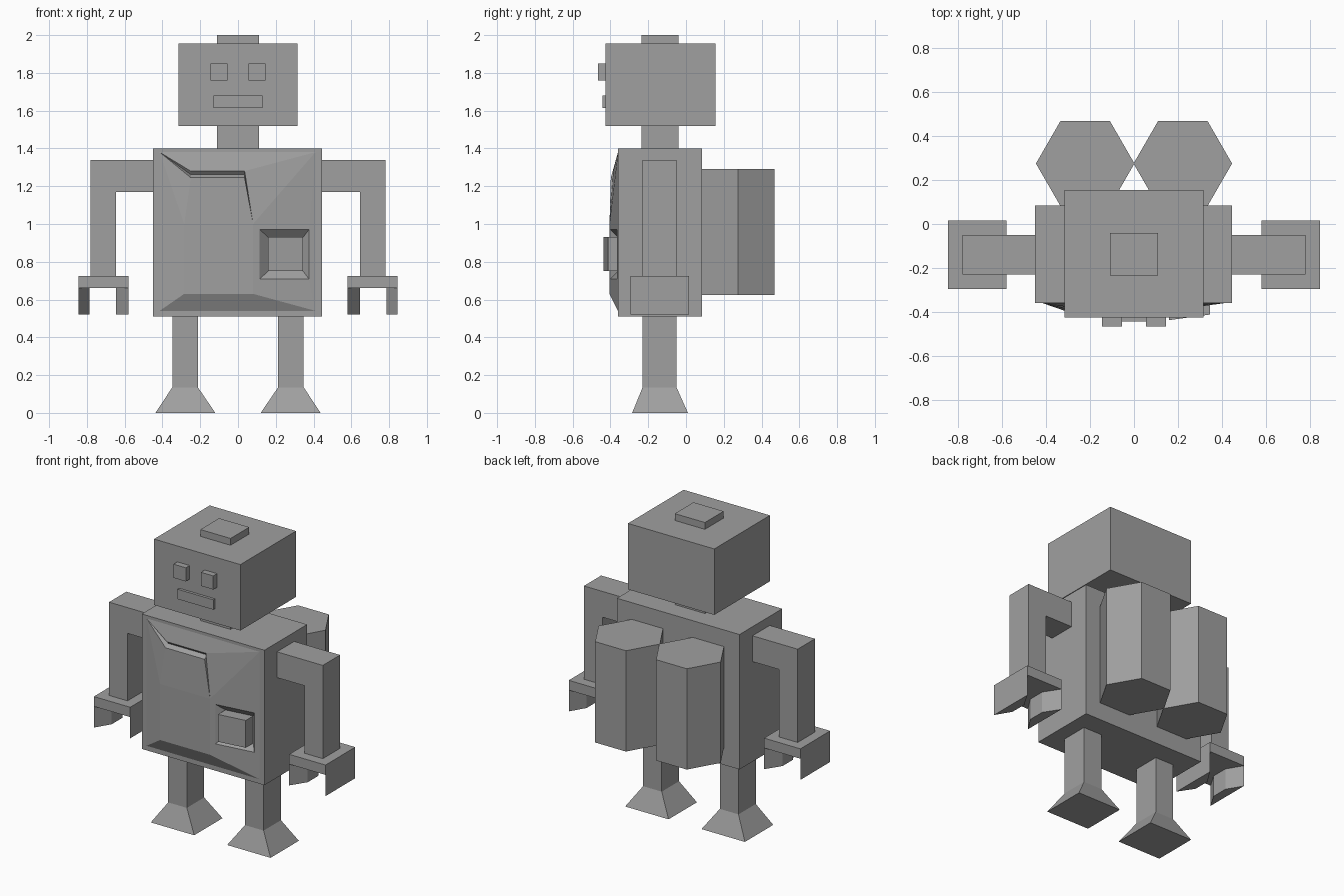
import bpy
import bmesh
import math

cube = bpy.data.objects.get("Cube")
if cube:
    bpy.data.objects.remove(cube, do_unlink=True)

grey = bpy.data.materials.new("plain_grey")
grey.use_nodes = True
grey.diffuse_color = (0.35, 0.35, 0.35, 1)
grey.node_tree.nodes["Principled BSDF"].inputs["Base Color"].default_value = grey.diffuse_color


def finish(name, bm):
    bmesh.ops.recalc_face_normals(bm, faces=bm.faces)
    mesh = bpy.data.meshes.new(name)
    bm.to_mesh(mesh)
    bm.free()
    mesh.materials.append(grey)
    obj = bpy.data.objects.new(name, mesh)
    bpy.context.collection.objects.link(obj)
    return obj


def bridge(bm, a, b):
    """Join two loops of vertices with quads."""
    for i in range(len(a)):
        j = (i + 1) % len(a)
        bm.faces.new((a[i], a[j], b[j], b[i]))


def loft(name, *loops):
    """Capped solid through loops of points."""
    bm = bmesh.new()
    rings = [[bm.verts.new(p) for p in loop] for loop in loops]
    for a, b in zip(rings, rings[1:]):
        bridge(bm, a, b)
    bm.faces.new(rings[0])
    bm.faces.new(rings[-1])
    return finish(name, bm)


def rect(x, y, z):
    return [(x[0], y[0], z), (x[1], y[0], z), (x[1], y[1], z), (x[0], y[1], z)]


def box(name, x, y, z):
    return loft(name, rect(x, y, z[0]), rect(x, y, z[1]))


def prism(name, outline, z):
    return loft(name, *[[(x, y, h) for x, y in outline] for h in z])


# Head, neck and face
HEAD_FRONT = -0.425
box("head", (-0.315, 0.315), (HEAD_FRONT, 0.155), (1.52, 1.955))
box("neck", (-0.11, 0.11), (-0.235, -0.04), (1.40, 1.52))
box("head_cap", (-0.11, 0.11), (-0.235, -0.04), (1.955, 2.0))
box("mouth", (-0.13, 0.13), (-0.443, HEAD_FRONT), (1.615, 1.68))

# Torso with a faceted chest
bm = bmesh.new()


def quad(x, z, depth):
    """Front-facing loop: bottom left, bottom right, top right, top left."""
    return [bm.verts.new((px, depth(px), pz)) for px, pz in
            ((x[0], z[0]), (x[1], z[0]), (x[1], z[1]), (x[0], z[1]))]


def flank(offset):
    """Depth of the sloping left chest flank, moved by an offset."""
    return lambda x: -0.405 + 0.136 * (x - 0.08) + offset


back = quad((-0.45, 0.445), (0.51, 1.40), lambda x: 0.085)
front = quad((-0.45, 0.445), (0.51, 1.40), lambda x: -0.36)
rim = quad((-0.415, 0.41), (0.54, 1.38), lambda x: -0.36)
panel = quad((-0.285, 0.08), (0.63, 1.0), lambda x: -0.405)
bm.faces.new(back)
bridge(bm, back, front)
bridge(bm, front, rim)
bm.faces.new(panel)
bm.faces.new((rim[0], rim[1], panel[1], panel[0]))
bm.faces.new((rim[3], rim[0], panel[0], panel[3]))

# Pocket and raised button in the left flank
pocket = quad((0.115, 0.375), (0.71, 0.97), flank(0))
floor = quad((0.16, 0.345), (0.75, 0.93), flank(0.035))
button = quad((0.16, 0.345), (0.75, 0.93), flank(-0.043))
bridge(bm, [panel[1], rim[1], rim[2], panel[2]], pocket)
bridge(bm, pocket, floor)
bridge(bm, floor, button)
bm.faces.new(button)

# Upper chest with a narrow slot
slot = [[bm.verts.new((x, y, z)) for x in (-0.25, 0.035)]
        for z, y in ((1.28, -0.385), (1.262, -0.368), (1.245, -0.398))]
bm.faces.new((rim[3], rim[2], slot[0][1], slot[0][0]))
for a, b in zip(slot, slot[1:]):
    bm.faces.new((a[0], a[1], b[1], b[0]))
    bm.faces.new((rim[3], a[0], b[0]))
    bm.faces.new((panel[2], a[1], b[1]))
bm.faces.new((slot[2][0], slot[2][1], panel[2], panel[3]))
bm.faces.new((rim[3], slot[2][0], panel[3]))
bm.faces.new((rim[2], panel[2], slot[0][1]))
finish("torso", bm)

# Paired parts
LIMB_Y = (-0.23, -0.05)
HAND_Y = (-0.295, 0.015)
CUT = 0.1
for side, s in (("left", 1), ("right", -1)):
    def span(a, b):
        return (s * a, s * b)

    box(side + "_eye", span(0.055, 0.145), (-0.465, HEAD_FRONT), (1.76, 1.85))

    # Bent arm as one solid
    elbow = [(0.445, 1.17), (0.645, 1.17), (0.645, 0.725),
             (0.78, 0.725), (0.78, 1.34), (0.445, 1.34)]
    loft(side + "_arm", *[[(s * x, y, z) for x, z in elbow] for y in LIMB_Y])

    # Palm and two fingers with slanted ends
    box(side + "_palm", span(0.58, 0.845), HAND_Y, (0.66, 0.725))
    for part, far, near in (("inner", 0.58, 0.645), ("outer", 0.845, 0.785)):
        prism(f"{side}_{part}_finger",
              [(s * far, HAND_Y[0]), (s * near, HAND_Y[0] + CUT),
               (s * near, HAND_Y[1] - CUT), (s * far, HAND_Y[1])], (0.52, 0.66))

    # Leg and flared foot
    leg_x = span(0.212, 0.348)
    box(side + "_leg", leg_x, LIMB_Y, (0.135, 0.51))
    loft(side + "_foot", rect(span(0.12, 0.437), (-0.285, 0.01), 0),
         rect(leg_x, LIMB_Y, 0.135))

    # Hexagonal back tank
    prism(side + "_tank",
          [(s * 0.222 + 0.224 * math.cos(k * math.pi / 3),
            0.275 + 0.224 * math.sin(k * math.pi / 3)) for k in range(6)],
          (0.625, 1.29))
